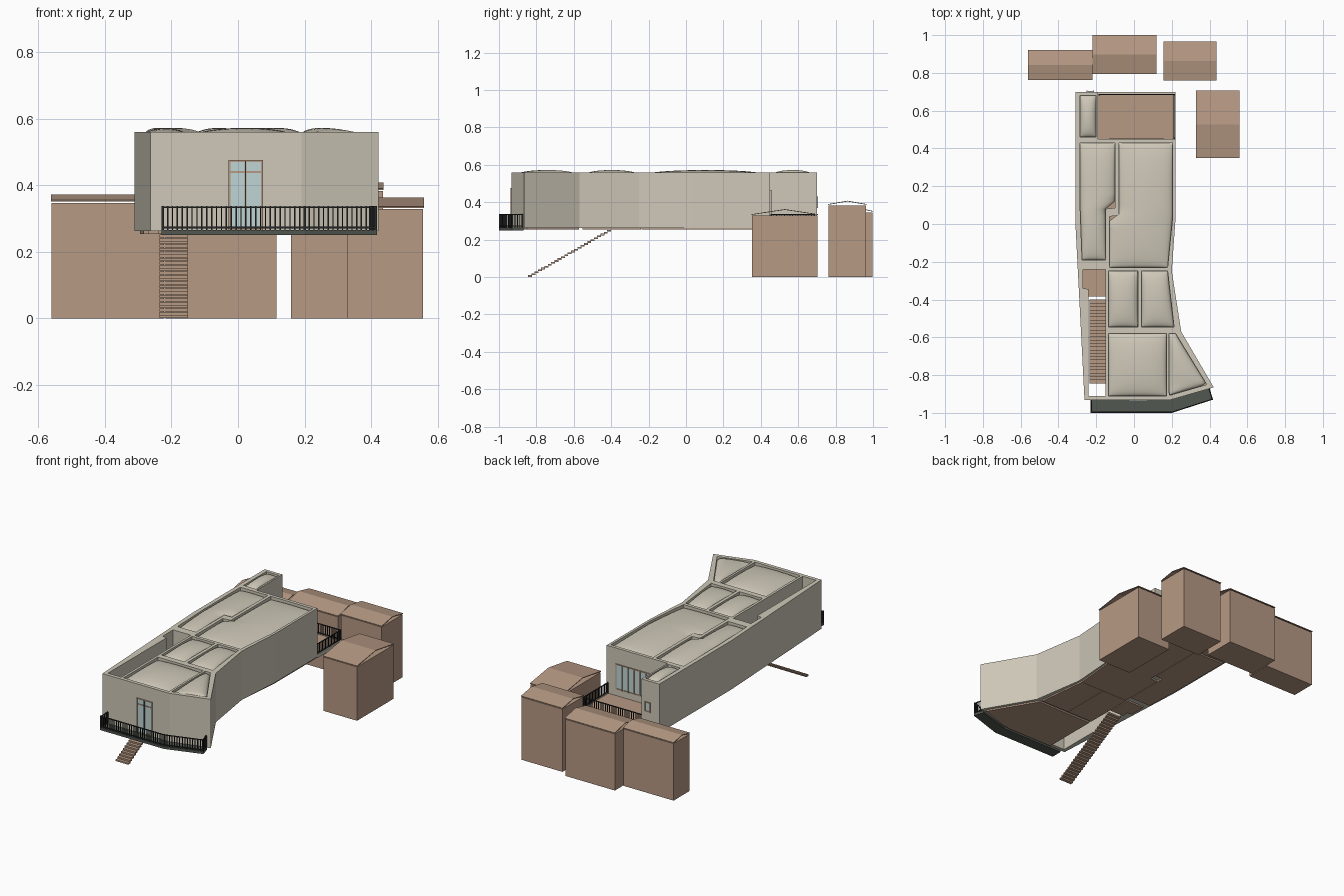
import bpy, bmesh, math
from mathutils import Vector, Matrix

if "Cube" in bpy.data.objects:
    bpy.data.objects.remove(bpy.data.objects["Cube"])


def material(name, r, g, b):
    m = bpy.data.materials.new(name)
    m.use_nodes = True
    m.diffuse_color = (r, g, b, 1)
    m.node_tree.nodes["Principled BSDF"].inputs["Base Color"].default_value = (r, g, b, 1)
    return m


BEIGE = material("beige plaster", .62, .58, .48)
BROWN = material("clay brown", .47, .32, .23)
BLACK = material("black metal", .02, .022, .02)
DECK = material("dark deck", .085, .095, .08)
GLASS = material("pale glass", .52, .66, .66)


def finish(name, bm, mat, smooth=False):
    bmesh.ops.recalc_face_normals(bm, faces=bm.faces)
    me = bpy.data.meshes.new(name)
    bm.to_mesh(me)
    bm.free()
    me.materials.append(mat)
    for p in me.polygons:
        p.use_smooth = smooth
    ob = bpy.data.objects.new(name, me)
    bpy.context.collection.objects.link(ob)
    return ob


def add_prism(bm, pts, z0, z1):
    face = bm.faces.new([bm.verts.new((x, y, z0)) for x, y in pts])
    top = bmesh.ops.extrude_face_region(bm, geom=[face])["geom"]
    bmesh.ops.translate(bm, vec=(0, 0, z1 - z0),
                        verts=[v for v in top if isinstance(v, bmesh.types.BMVert)])


def add_box(bm, x0, x1, y0, y1, z0, z1):
    mat = Matrix.Translation(((x0 + x1) / 2, (y0 + y1) / 2, (z0 + z1) / 2))
    bmesh.ops.create_cube(bm, size=1, matrix=mat @ Matrix.Diagonal((x1 - x0, y1 - y0, z1 - z0, 1)))


def box(name, mat, *dims):
    bm = bmesh.new()
    add_box(bm, *dims)
    return finish(name, bm, mat)


def add_bar(bm, p, q, z, w, h):
    """Horizontal bar between two plan points."""
    d = Vector(q) - Vector(p)
    c = (Vector(p) + Vector(q)) / 2
    m = Matrix.Translation((c.x, c.y, z)) @ Matrix.Rotation(math.atan2(d.y, d.x), 4, 'Z')
    bmesh.ops.create_cube(bm, size=1, matrix=m @ Matrix.Diagonal((d.length + w, w, h, 1)))


def plan(rows, grow=0):
    """Closed plan from rows of (y, left x, right x), running back to front."""
    rows = [list(r) for r in rows]
    rows[0][0] += grow
    rows[-1][0] -= grow
    return [(l - grow, y) for y, l, r in rows] + [(r + grow, y) for y, l, r in reversed(rows)]


# Room plans
ROOMS = {
    "small_room": [(.68, -.285, -.2), (.46, -.285, -.2)],
    "side_room": [(.43, -.285, -.1), (.085, -.285, -.1), (.08, -.285, -.15), (-.19, -.275, -.15)],
    "main_room": [(.43, -.08, .205), (.045, -.08, .205), (.04, -.13, .205), (-.23, -.13, .178)],
    "middle_left_room": [(-.25, -.135, .02), (-.545, -.135, .02)],
    "middle_right_room": [(-.25, .04, .178), (-.545, .04, .212)],
    "front_room": [(-.58, -.135, .172), (-.91, -.135, .172)],
    "corner_room": [(-.58, .185, .22), (-.85, .185, .385), (-.905, .187, .195)],
}
STAIRWELL = [(-.24, -.27, -.15), (-.34, -.27, -.15), (-.345, -.24, -.15), (-.91, -.24, -.15)]

# Walls: one block with the rooms cut out
bm = bmesh.new()
add_prism(bm, [(-.31, .7), (-.19, .7), (-.19, .45), (.22, .45), (.22, .03), (.2, -.25),
               (.25, -.57), (.422, -.865), (.19, -.932), (-.262, -.932), (-.31, .0)], .262, .56)
walls = finish("walls", bm, BEIGE)
bm = bmesh.new()
for rows in list(ROOMS.values()) + [STAIRWELL]:
    add_prism(bm, plan(rows), .2, .6)
cutter = finish("room_cutter", bm, BEIGE)
cutter.hide_render = True
mod = walls.modifiers.new("rooms", 'BOOLEAN')
mod.object = cutter
mod.operation = 'DIFFERENCE'
mod.solver = 'EXACT'
deps = bpy.context.evaluated_depsgraph_get()
cut_mesh = bpy.data.meshes.new_from_object(walls.evaluated_get(deps))
walls.modifiers.clear()
walls.data = cut_mesh
bpy.data.objects.remove(cutter)


# Domed roofs
def span(rows, v):
    y = rows[0][0] + v * (rows[-1][0] - rows[0][0])
    for a, b in zip(rows, rows[1:]):
        if y >= b[0] - 1e-6:
            t = (a[0] - y) / (a[0] - b[0])
            return y, a[1] + t * (b[1] - a[1]), a[2] + t * (b[2] - a[2])


def dome(name, rows, n=24):
    bm = bmesh.new()
    steps = [(1 - math.cos(math.pi * i / n)) / 2 for i in range(n + 1)]
    grid = []
    for v in steps:
        y, l, r = span(rows, v)
        grid.append([bm.verts.new((l + u * (r - l), y,
                     .538 + .034 * max(0, 16 * u * (1 - u) * v * (1 - v)) ** .4)) for u in steps])
    for a, b in zip(grid, grid[1:]):
        for i in range(n):
            bm.faces.new((a[i], b[i], b[i + 1], a[i + 1]))
    ob = finish(name, bm, BEIGE, True)
    if ob.data.polygons[0].normal.z < 0:
        ob.data.flip_normals()


for name, rows in ROOMS.items():
    dome(name + "_roof", rows)
    bm = bmesh.new()
    add_prism(bm, plan(rows, .009), .253, .265)
    finish(name + "_floor", bm, BROWN)

# Stair landing and open treads
bm = bmesh.new()
add_prism(bm, plan(STAIRWELL[:3] + [(-.385, -.24, -.15)]), .253, .265)
finish("stair_landing", bm, BROWN)
bm = bmesh.new()
count = 25
for i in range(count):
    y, z = -.41 - .0176 * i, .25 - .0101 * i
    add_box(bm, -.235, -.15, y - .012, y + .009, z - .007, z + .002)
finish("stair_treads", bm, BROWN)

# Back terrace
box("terrace_floor", BROWN, -.19, .208, .45, .685, .253, .27)
box("terrace_back_curb", BEIGE, -.19, .22, .685, .7, .255, .275)
box("terrace_side_curb", BEIGE, .208, .22, .45, .685, .255, .275)


def railing(name, path, z0, z1, gap=.0145):
    bm = bmesh.new()
    for p, q in zip(path, path[1:]):
        for z in (z0 + .008, z1 - .003):
            add_bar(bm, p, q, z, .005, .005)
        a, b = Vector(p), Vector(q)
        n = max(1, round((b - a).length / gap))
        for i in range(n + 1):
            x, y = a.lerp(b, i / n)
            w = .004 if i in (0, n) else .002
            add_box(bm, x - w, x + w, y - w, y + w, z0, z1)
    finish(name, bm, BLACK)


railing("terrace_railing", [(-.185, .685), (.212, .685), (.212, .455)], .27, .337)

# Front balcony
bm = bmesh.new()
add_prism(bm, [(-.23, -.93), (-.23, -1), (.2, -1), (.418, -.93), (.4, -.868), (.19, -.93)], .25, .265)
finish("balcony_deck", bm, DECK)
railing("balcony_railing", [(-.226, -.935), (-.226, -.996), (.2, -.996), (.413, -.928), (.398, -.875)],
        .265, .337)


# Windows and doors as thin plates; side is the outward y direction
def window(name, x0, x1, z0, z1, y, side, panes, transom=None):
    def plate(bm, a, b, c, d, t):
        add_box(bm, a, b, min(y, y + side * t), max(y, y + side * t), c, d)
    bm = bmesh.new()
    plate(bm, x0, x1, z0, z1, .002)
    finish(name + "_glass", bm, GLASS)
    bm = bmesh.new()
    f = .003
    for z in [z0 + f, z1 - f] + ([transom] if transom else []):
        plate(bm, x0, x1, z - f, z + f, .005)
    for i in range(panes + 1):
        x = x0 + f + (x1 - x0 - 2 * f) * i / panes
        plate(bm, x - f, x + f, z0, z1, .006)
    finish(name + "_frame", bm, BROWN)


window("balcony_door", -.029, .075, .265, .476, -.932, -1, 2, .44)
box("door_meeting_bar", BLACK, .0215, .0245, -.9395, -.932, .265, .473)
window("terrace_window", -.13, .157, .31, .465, .45, 1, 7)
window("small_room_window", -.252, -.212, .37, .43, .7, 1, 1)


# Neighbouring houses: plain block with a thin pitched roof sheet
def house(name, x0, x1, y0, y1, wall, ridge):
    box(name + "_walls", BROWN, x0 + .002, x1 - .002, y0 + .003, y1 - .003, 0, wall)
    mid, t, eave = (y0 + y1) / 2, .004, wall + .004
    section = [(y0, eave), (mid, ridge - t), (y1, eave), (y1, eave + t), (mid, ridge), (y0, eave + t)]
    bm = bmesh.new()
    ends = [[bm.verts.new((x, y, z)) for y, z in section] for x in (x0, x1)]
    n = len(section)
    for i in range(n):
        j = (i + 1) % n
        bm.faces.new((ends[0][i], ends[0][j], ends[1][j], ends[1][i]))
    for e in ends:
        bm.faces.new((e[0], e[1], e[4], e[5]))
        bm.faces.new((e[1], e[2], e[3], e[4]))
    finish(name + "_roof", bm, BROWN)


house("back_right_house", -.562, -.22, .763, .922, .347, .372)
house("back_middle_house", -.22, .118, .795, 1, .345, .376)
house("back_left_house", .157, .437, .76, .966, .382, .408)
house("side_house", .327, .558, .35, .706, .328, .363)
